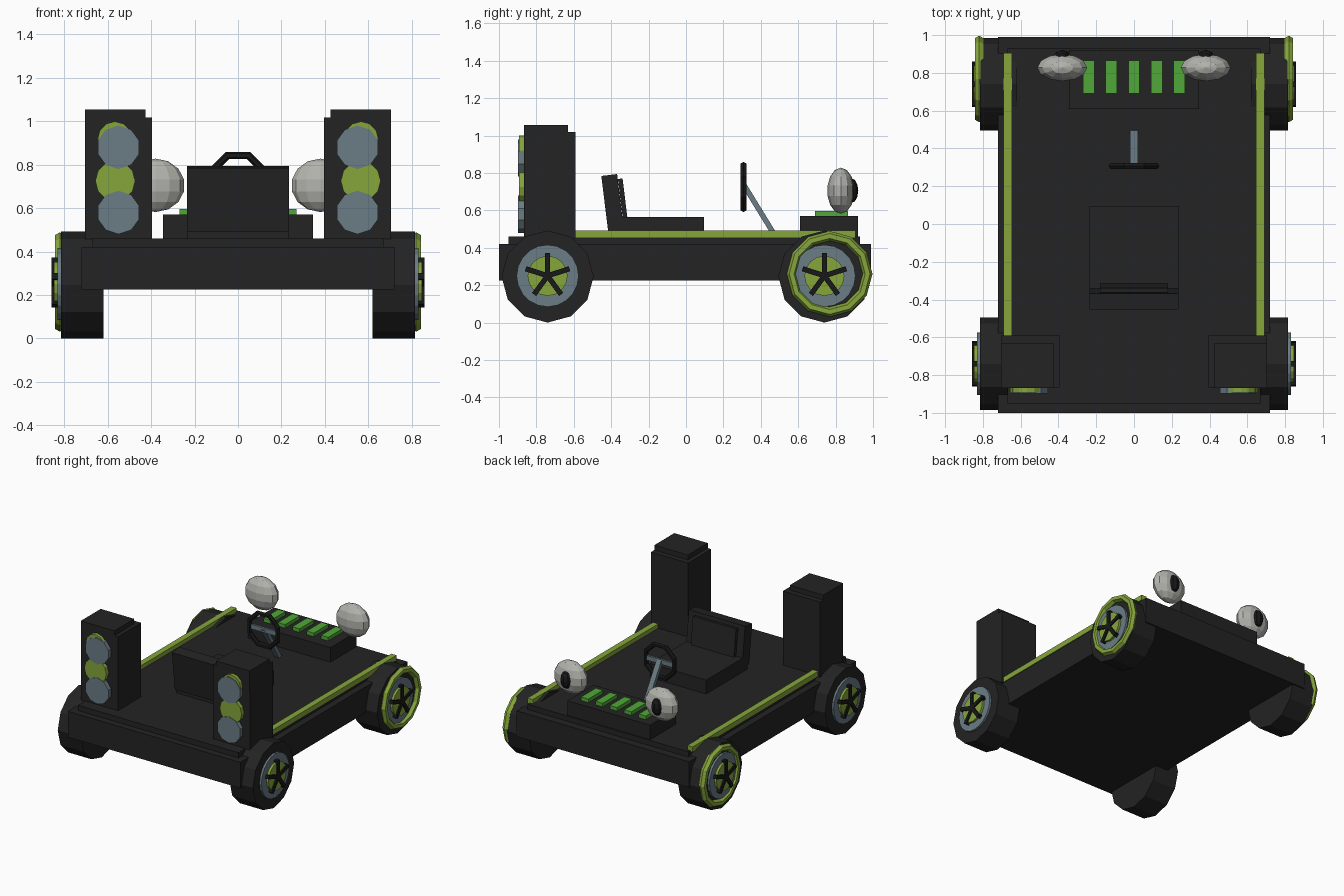
import bpy, math
from mathutils import Vector

if "Cube" in bpy.data.objects:
    bpy.data.objects.remove(bpy.data.objects["Cube"])


def mat(name, r, g, b):
    m = bpy.data.materials.new(name)
    m.diffuse_color = (r, g, b, 1)
    m.use_nodes = True
    m.node_tree.nodes["Principled BSDF"].inputs["Base Color"].default_value = m.diffuse_color
    return m


BLACK = mat("charcoal", 0.017, 0.017, 0.017)
DARK = mat("deep black", 0.009, 0.009, 0.009)
LIME = mat("lime", 0.24, 0.38, 0.045)
STEEL = mat("blue grey", 0.145, 0.20, 0.235)
WHITE = mat("off white", 0.45, 0.45, 0.42)
GREEN = mat("bright green", 0.08, 0.39, 0.04)


def finish(name, m):
    o = bpy.context.object
    o.name = name
    o.data.materials.append(m)
    return o


def box(name, m, x, y, z, rot=(0, 0, 0)):
    """Box from (min, max) ranges, optionally turned about its centre."""
    c = [(r[0] + r[1]) / 2 for r in (x, y, z)]
    bpy.ops.mesh.primitive_cube_add(size=1, location=c, rotation=rot)
    o = finish(name, m)
    o.scale = [r[1] - r[0] for r in (x, y, z)]
    return o


def disc(name, m, centre, radius, depth, axis, sides):
    rot = (0, math.pi / 2, 0) if axis == "x" else (math.pi / 2, 0, 0)
    bpy.ops.mesh.primitive_cylinder_add(vertices=sides, radius=radius, depth=depth,
                                        location=centre, rotation=rot)
    return finish(name, m)


def ring(name, m, centre, major, minor, axis, sides, turn=0, minor_sides=6):
    rot = (0, math.pi / 2, 0) if axis == "x" else (math.pi / 2, turn, 0)
    bpy.ops.mesh.primitive_torus_add(major_radius=major, minor_radius=minor,
                                     major_segments=sides, minor_segments=minor_sides,
                                     location=centre, rotation=rot)
    return finish(name, m)


def ball(name, m, centre, scale, segs, rings):
    bpy.ops.mesh.primitive_uv_sphere_add(segments=segs, ring_count=rings, radius=1,
                                         location=centre)
    o = finish(name, m)
    o.scale = scale
    return o


def span(s, a, b):
    """Range on the left (s=-1) or right (s=1) side."""
    return tuple(sorted((s * a, s * b)))


# Chassis and deck
box("chassis", BLACK, (-0.72, 0.72), (-1.0, 0.99), (0.225, 0.42))
box("deck", BLACK, (-0.67, 0.67), (-0.95, 0.93), (0.40, 0.46))

# Hood with vents
box("hood", BLACK, (-0.345, 0.345), (0.61, 0.92), (0.45, 0.57))
for i in range(-2, 3):
    box("hood_vent", GREEN, (i * 0.12 - 0.03, i * 0.12 + 0.03), (0.69, 0.865), (0.56, 0.597))

# Seat: base, leaning back and cushion panel
box("seat_base", BLACK, (-0.235, 0.235), (-0.40, 0.095), (0.45, 0.565))
lean = (math.radians(7), 0, 0)
box("seat_back", BLACK, (-0.235, 0.235), (-0.435, -0.35), (0.495, 0.79), lean)
box("seat_cushion", BLACK, (-0.18, 0.18), (-0.35, -0.325), (0.54, 0.77), lean)

# Steering wheel, crossbar and column
ring("steering_wheel", DARK, (0, 0.308, 0.725), 0.127, 0.018, "y", 8, math.pi / 8)
box("steering_crossbar", STEEL, (-0.115, 0.115), (0.302, 0.318), (0.71, 0.745))
top, foot = Vector((0, 0.31, 0.735)), Vector((0, 0.485, 0.45))
d = foot - top
mid = (top + foot) / 2
column = box("steering_column", STEEL, (-0.02, 0.02), (mid.y - 0.014, mid.y + 0.014),
             (mid.z - d.length / 2, mid.z + d.length / 2))
column.rotation_euler = (math.atan2(d.y, -d.z), 0, 0)

for s in (-1, 1):
    # Side rails
    box("side_rail", LIME, span(s, 0.645, 0.69), (-0.59, 0.905), (0.452, 0.492))

    # Rear towers with stacked lamps
    box("tower", BLACK, span(s, 0.395, 0.705), (-0.865, -0.59), (0.45, 1.018))
    box("tower_cap", BLACK, span(s, 0.425, 0.705), (-0.867, -0.63), (0.90, 1.055))
    for z in (0.88, 0.58):
        disc("lamp_grey", STEEL, (s * 0.55, -0.88, z), 0.10, 0.034, "y", 10)
    disc("lamp_lime", LIME, (s * 0.565, -0.877, 0.725), 0.092, 0.034, "y", 12)
    disc("lamp_lime_top", LIME, (s * 0.567, -0.877, 0.92), 0.079, 0.03, "y", 12)

    # Faceted headlights with dark centres
    ball("headlight", WHITE, (s * 0.38, 0.828, 0.705), (0.135, 0.073, 0.123), 12, 7)
    ball("headlight_centre", DARK, (s * 0.38, 0.885, 0.705), (0.045, 0.036, 0.066), 8, 6)

    # Wheels
    for y in (-0.74, 0.74):
        disc("tyre", BLACK, (s * 0.717, y, 0.246), 0.246, 0.195, "x", 12)
        disc("hub_disc", STEEL, (s * 0.81, y, 0.25), 0.166, 0.04, "x", 20)
        disc("hub_centre", LIME, (s * 0.825, y, 0.25), 0.107, 0.045, "x", 16)
        for k in range(5):
            a = k * math.tau / 5
            cy, cz = y - 0.06 * math.sin(a), 0.25 + 0.06 * math.cos(a)
            box("wheel_spoke", DARK, span(s, 0.82, 0.858), (cy - 0.014, cy + 0.014),
                (cz - 0.063, cz + 0.063), (a, 0, 0))
    # Trim ring on the leading wheels
    ring("wheel_ring", LIME, (s * 0.82, 0.768, 0.26), 0.203, 0.026, "x", 12)
